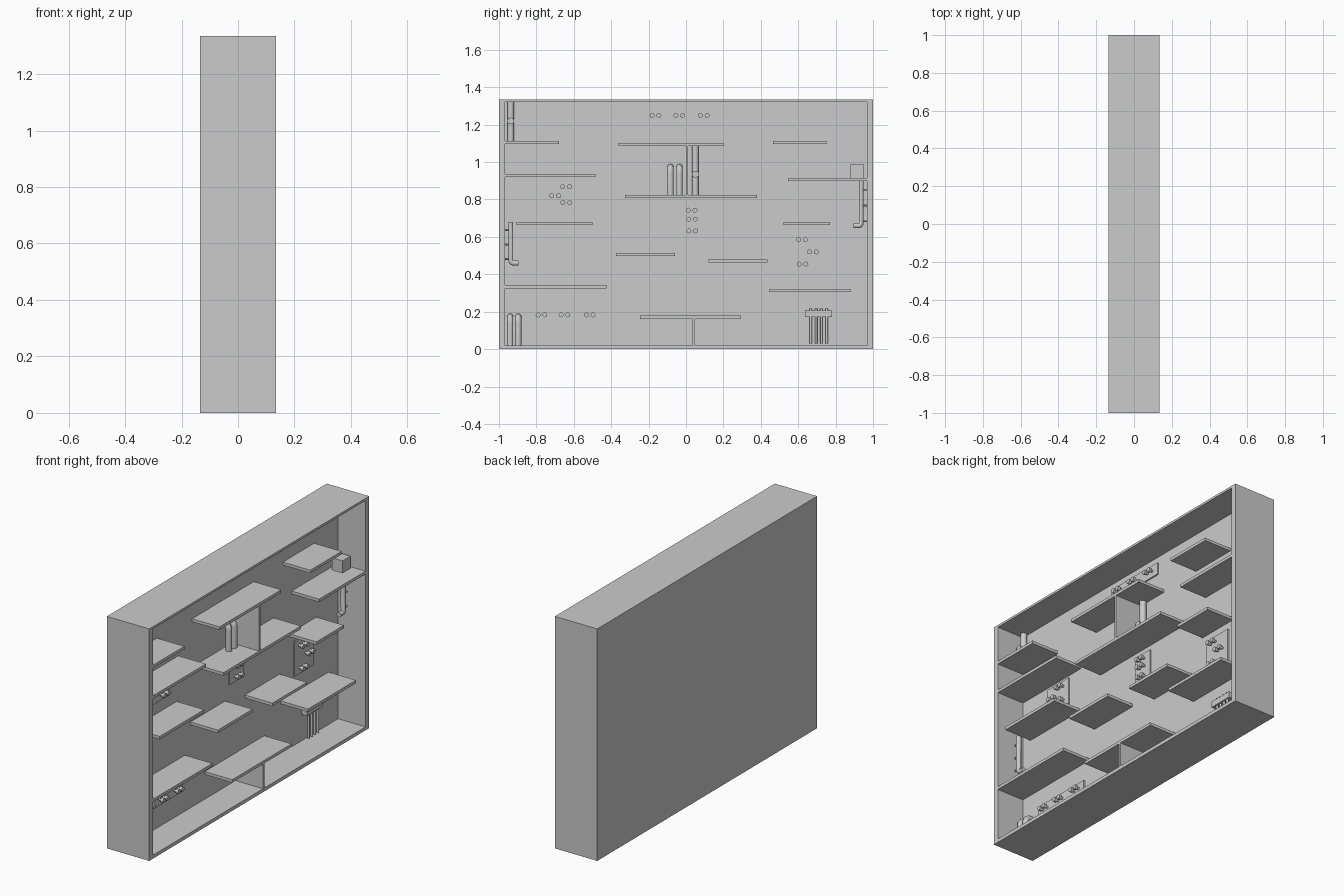
import bpy
import math
from mathutils import Vector

cube = bpy.data.objects.get("Cube")
if cube:
    bpy.data.objects.remove(cube)

grey = bpy.data.materials.new("plain_grey")
grey.use_nodes = True
COLOR = (0.6, 0.6, 0.6, 1)
grey.diffuse_color = COLOR
grey.node_tree.nodes["Principled BSDF"].inputs["Base Color"].default_value = COLOR

BACK, OPEN = -0.04, 0.135      # inner back panel and open face
HALF, HEIGHT = 1.0, 1.335


def finish(obj, name, smooth=False):
    obj.name = name
    obj.data.materials.clear()
    obj.data.materials.append(grey)
    if smooth:
        bpy.ops.object.shade_smooth_by_angle(angle=math.radians(40))
    return obj


def box(name, x, y, z):
    """Box from (min, max) ranges on each axis."""
    lo, hi = Vector((x[0], y[0], z[0])), Vector((x[1], y[1], z[1]))
    bpy.ops.mesh.primitive_cube_add(size=1, location=(lo + hi) / 2)
    obj = bpy.context.object
    obj.scale = hi - lo
    bpy.ops.object.transform_apply(location=False, rotation=False)
    return finish(obj, name)


def rod(name, start, end, radius, sides=16):
    """Straight cylinder between two points."""
    a, b = Vector(start), Vector(end)
    bpy.ops.mesh.primitive_cylinder_add(
        vertices=sides, radius=radius, depth=(b - a).length, location=(a + b) / 2,
        rotation=(b - a).to_track_quat('Z', 'Y').to_euler())
    return finish(bpy.context.object, name, True)


def tube(name, points, radius):
    """Bent pipe swept along points."""
    curve = bpy.data.curves.new(name, 'CURVE')
    curve.dimensions = '3D'
    curve.bevel_depth = radius
    curve.bevel_resolution = 3
    curve.use_fill_caps = True
    spline = curve.splines.new('POLY')
    spline.points.add(len(points) - 1)
    for p, co in zip(spline.points, points):
        p.co = (*co, 1)
    obj = bpy.data.objects.new(name, curve)
    bpy.context.collection.objects.link(obj)
    bpy.ops.object.select_all(action='DESELECT')
    obj.select_set(True)
    bpy.context.view_layer.objects.active = obj
    bpy.ops.object.convert(target='MESH')
    return finish(bpy.context.object, name, True)


# Case: thick back panel with a thin rim on four sides
RIM_Y, FLOOR, CEILING = 0.967, 0.02, 1.322
box("back_panel", (-OPEN, BACK), (-HALF, HALF), (0, HEIGHT))
box("case_floor", (BACK, OPEN), (-HALF, HALF), (0, FLOOR))
box("case_ceiling", (BACK, OPEN), (-HALF, HALF), (CEILING, HEIGHT))
box("front_wall", (BACK, OPEN), (-HALF, -RIM_Y), (FLOOR, CEILING))
box("rear_wall", (BACK, OPEN), (RIM_Y, HALF), (FLOOR, CEILING))

# Platforms: y start, y end, top height
platforms = [
    (-RIM_Y, -0.68, 1.113), (-0.36, 0.20, 1.102), (0.465, 0.75, 1.113),
    (-RIM_Y, -0.485, 0.937), (0.545, RIM_Y, 0.916), (-0.325, 0.38, 0.825),
    (-0.905, -0.50, 0.68), (0.52, 0.77, 0.68), (-0.375, -0.06, 0.514),
    (0.12, 0.435, 0.48), (-RIM_Y, -0.425, 0.342), (0.445, 0.88, 0.322),
    (-0.245, 0.295, 0.179),
]
for i, (y0, y1, top) in enumerate(platforms):
    box(f"platform_{i + 1}", (BACK, OPEN), (y0, y1), (top - 0.017, top))

# Dividers and crate
box("lower_divider", (BACK, OPEN), (0.035, 0.048), (FLOOR, 0.162))
box("upper_divider", (BACK, OPEN), (0.0, 0.012), (0.825, 1.085))
box("crate", (-0.018, 0.05), (0.88, 0.952), (0.916, 0.986))

# Pairs of pipes that bend over into the back panel
PIPE_X, BEND = 0.0, 0.03
for y, base, top in [(-0.94, FLOOR, 0.19), (-0.897, FLOOR, 0.19),
                     (-0.083, 0.825, 0.99), (-0.035, 0.825, 0.99)]:
    axis_top = top - 0.017
    path = [(PIPE_X, y, base)]
    for k in range(9):
        a = k / 8 * math.pi / 2
        path.append((PIPE_X - BEND * (1 - math.cos(a)), y,
                     axis_top - BEND * (1 - math.sin(a))))
    path.append((BACK - 0.01, y, axis_top))
    tube("bent_pipe", path, 0.017)

# Tall pipes with a valve
for y, base, top, valve in [(-0.937, 1.113, CEILING, 1.22), (0.05, 0.825, 1.085, 0.935)]:
    x = -0.02
    rod("tall_pipe", (x, y, base), (x, y, top), 0.018)
    rod("valve_stem", (x, y, valve), (x + 0.035, y, valve), 0.008)
    rod("valve_wheel", (x + 0.03, y, valve), (x + 0.037, y, valve), 0.018)

# Drain pipes on the end walls, with a foot and wall brackets
for side, y, low, high in [(-1, 0.937, 0.46, 0.68), (1, 0.937, 0.66, 0.90)]:
    x = 0.015
    tube("drain_pipe", [(x, side * y, high), (x, side * y, low + 0.012),
                        (x, side * (y - 0.005), low + 0.003),
                        (x, side * (y - 0.012), low),
                        (x, side * (y - 0.042), low)], 0.014)
    for t in (0.1, 0.45, 0.8):
        z = low + t * (high - low)
        rod("drain_bracket", (x, side * y, z), (x, side * RIM_Y, z), 0.005, 8)

# Manifold with four thin hanging pipes
box("manifold", (BACK, -0.005), (0.635, 0.78), (0.172, 0.207))
for i in range(4):
    y = 0.667 + i * 0.0285
    rod("thin_pipe", (-0.018, y, 0.03), (-0.018, y, 0.217), 0.007, 10)

# Plates with pairs of studs: (centre y, height) of each pair
stud_groups = [
    [(-0.163, 1.25), (-0.036, 1.25), (0.095, 1.25)],
    [(-0.641, 0.868), (-0.70, 0.82), (-0.64, 0.783)],
    [(0.03, 0.743), (0.033, 0.695), (0.034, 0.632)],
    [(0.62, 0.585), (0.678, 0.52), (0.623, 0.455)],
    [(-0.773, 0.183), (-0.65, 0.183), (-0.515, 0.183)],
]
PLATE_X = BACK + 0.008
for group in stud_groups:
    ys, zs = [g[0] for g in group], [g[1] for g in group]
    box("stud_plate", (BACK, PLATE_X), (min(ys) - 0.06, max(ys) + 0.06),
        (min(zs) - 0.035, max(zs) + 0.035))
    for y, z in group:
        for offset in (-0.018, 0.018):
            rod("stud_stem", (PLATE_X, y + offset, z),
                (PLATE_X + 0.02, y + offset, z), 0.007, 10)
            rod("stud_head", (PLATE_X + 0.015, y + offset, z),
                (PLATE_X + 0.03, y + offset, z), 0.013, 12)
